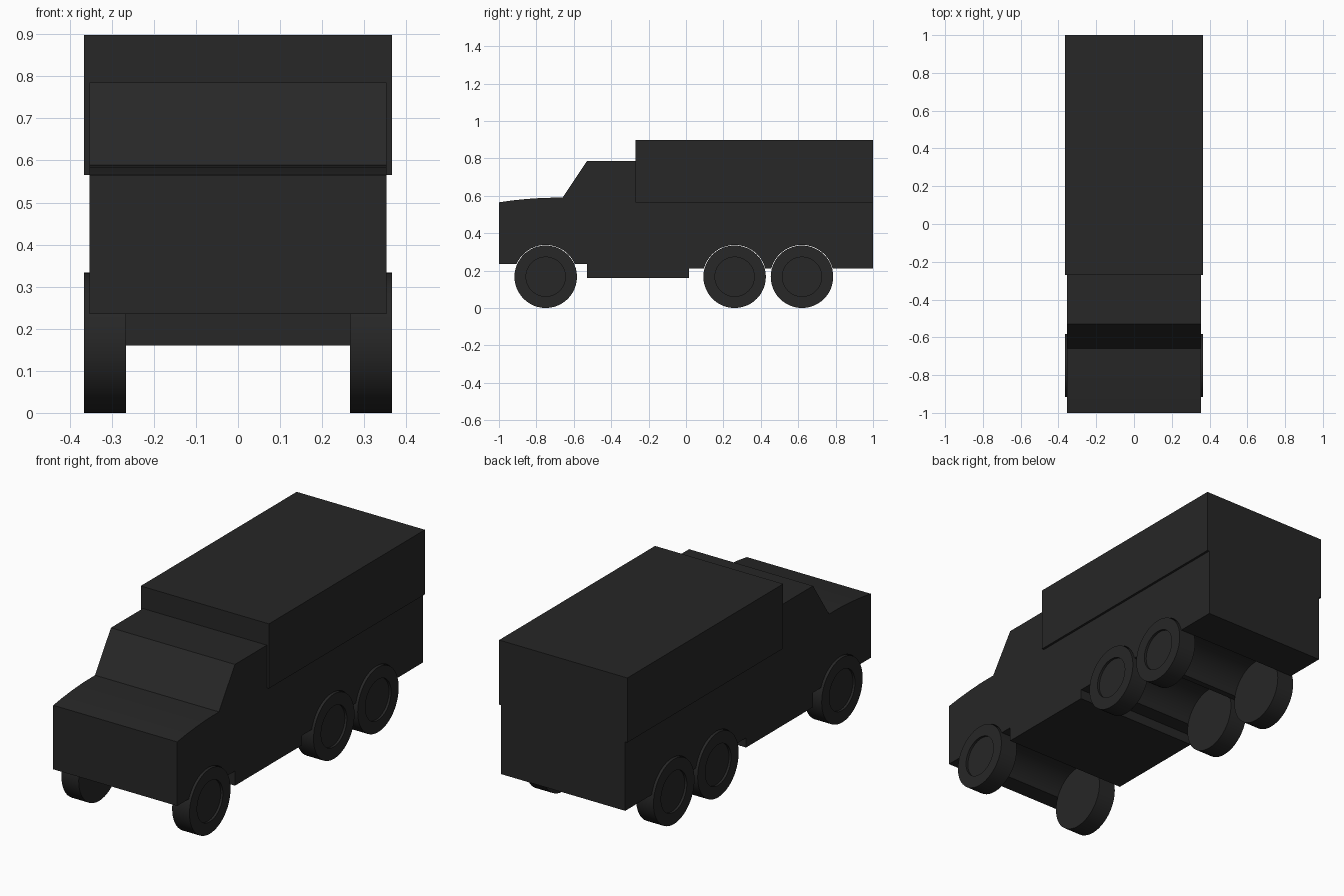
import bpy, bmesh, math
from mathutils import Matrix

if "Cube" in bpy.data.objects:
    bpy.data.objects.remove(bpy.data.objects["Cube"])

WHEEL_R, WHEEL_Z = 0.167, 0.167
WHEEL_Y = (-0.75, 0.26, 0.62)
WELL_R = 0.170

black = bpy.data.materials.new("matte_black")
black.diffuse_color = (0.02, 0.02, 0.02, 1)
black.use_nodes = True
black.node_tree.nodes["Principled BSDF"].inputs["Base Color"].default_value = black.diffuse_color


def make_object(name, bm):
    bmesh.ops.recalc_face_normals(bm, faces=bm.faces)
    mesh = bpy.data.meshes.new(name)
    bm.to_mesh(mesh)
    bm.free()
    mesh.materials.append(black)
    obj = bpy.data.objects.new(name, mesh)
    bpy.context.collection.objects.link(obj)
    return obj


def extrude_profile(name, profile, half_width):
    """Side profile of (y, z) points swept across x."""
    bm = bmesh.new()
    face = bm.faces.new([bm.verts.new((-half_width, y, z)) for y, z in profile])
    new = bmesh.ops.extrude_face_region(bm, geom=[face])["geom"]
    verts = [v for v in new if isinstance(v, bmesh.types.BMVert)]
    bmesh.ops.translate(bm, verts=verts, vec=(2 * half_width, 0, 0))
    return make_object(name, bm)


def arch(cy, floor, steps=20):
    """Wheel arch cut into the floor line, from front to back."""
    a = math.asin((floor - WHEEL_Z) / WELL_R)
    angles = [math.pi - a - (math.pi - 2 * a) * i / steps for i in range(steps + 1)]
    return [(cy + WELL_R * math.cos(t), WHEEL_Z + WELL_R * math.sin(t)) for t in angles]


def smooth(obj):
    bpy.ops.object.select_all(action="DESELECT")
    obj.select_set(True)
    bpy.context.view_layer.objects.active = obj
    bpy.ops.object.shade_smooth_by_angle(angle=math.radians(30))


# Lower body and cab, with wheel arches running across the underside
profile = [(-1, 0.235)] + arch(WHEEL_Y[0], 0.235)
profile += [(-0.53, 0.235), (-0.53, 0.16), (0.015, 0.16), (0.015, 0.21)]
profile += arch(WHEEL_Y[1], 0.21) + arch(WHEEL_Y[2], 0.21)
profile += [(1, 0.21), (1, 0.565), (-0.27, 0.565), (-0.27, 0.785), (-0.53, 0.785),
            (-0.66, 0.59), (-0.76, 0.589), (-0.85, 0.583), (-0.93, 0.575), (-1, 0.565)]
smooth(extrude_profile("body", profile, 0.3535))

# Cargo box
extrude_profile("cargo_box", [(-0.27, 0.565), (1, 0.565), (1, 0.898), (-0.27, 0.898)], 0.3655)


# Wheels with a shallow recessed hub on the outer face
def wheel(name, side, y):
    bm = bmesh.new()
    bmesh.ops.create_cone(bm, cap_ends=True, segments=48, radius1=WHEEL_R,
                          radius2=WHEEL_R, depth=0.099)
    outer = max(bm.faces, key=lambda f: f.calc_center_median().z)
    bmesh.ops.inset_region(bm, faces=[outer], thickness=0.062)
    hub = bmesh.ops.extrude_face_region(bm, geom=[outer])["geom"]
    bmesh.ops.delete(bm, geom=[outer], context="FACES_ONLY") if outer.is_valid else None
    verts = [v for v in hub if isinstance(v, bmesh.types.BMVert)]
    bmesh.ops.translate(bm, verts=verts, vec=(0, 0, -0.012))
    bm.transform(Matrix.Translation((side * 0.316, y, WHEEL_Z))
                 @ Matrix.Rotation(side * math.pi / 2, 4, "Y"))
    smooth(make_object(name, bm))


for label, y in zip(("front", "middle", "rear"), WHEEL_Y):
    for side_name, side in (("left", -1), ("right", 1)):
        wheel(f"{label}_{side_name}_wheel", side, y)
